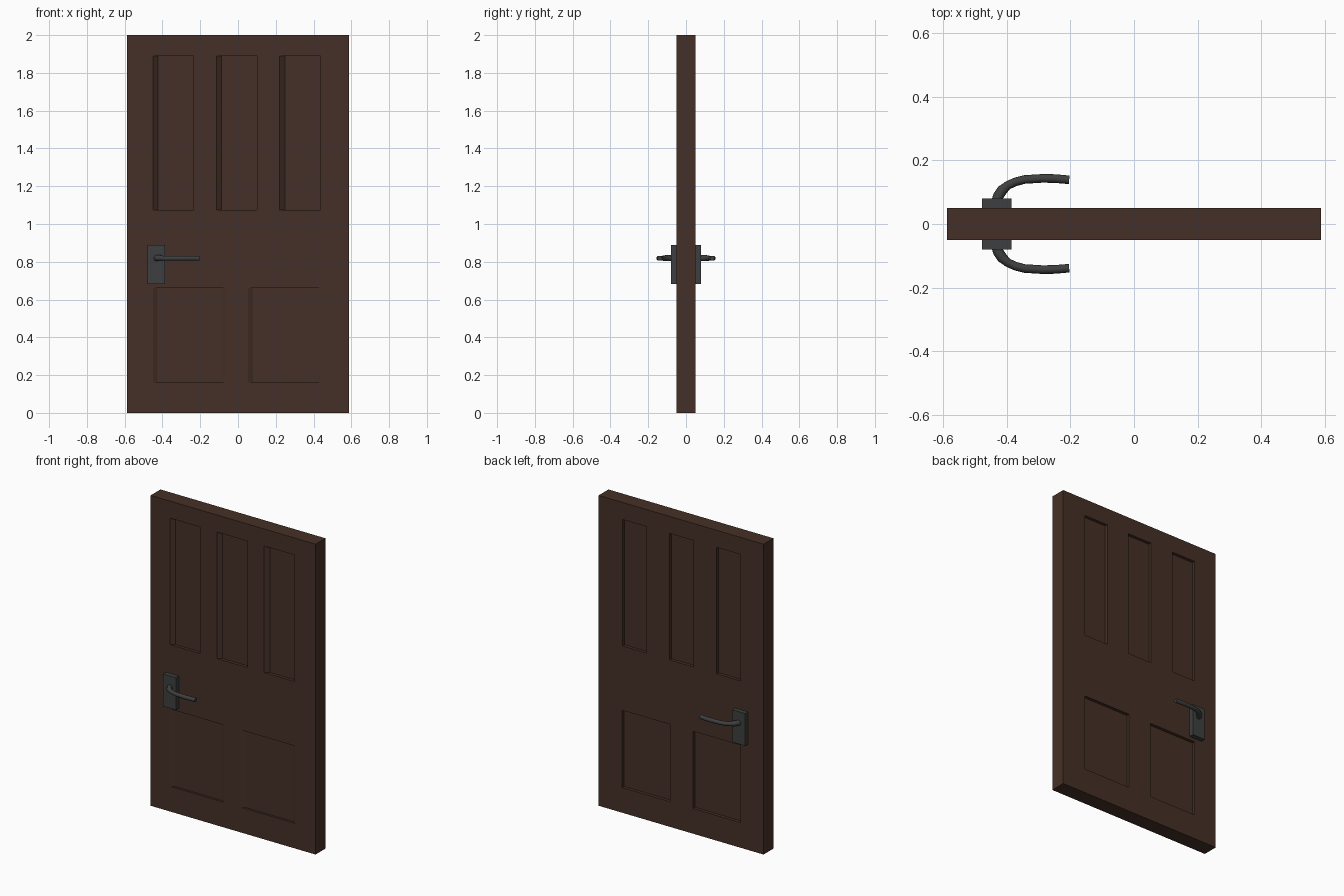
import bpy, bmesh, math

if "Cube" in bpy.data.objects:
    bpy.data.objects.remove(bpy.data.objects["Cube"])


def material(name, rgb):
    m = bpy.data.materials.new(name)
    m.diffuse_color = (*rgb, 1)
    m.use_nodes = True
    m.node_tree.nodes["Principled BSDF"].inputs["Base Color"].default_value = m.diffuse_color
    return m


WOOD = material("dark wood", (0.060, 0.030, 0.020))
METAL = material("dark metal", (0.048, 0.049, 0.050))


def mesh_object(name, bm, mat):
    bmesh.ops.recalc_face_normals(bm, faces=bm.faces)
    me = bpy.data.meshes.new(name)
    bm.to_mesh(me)
    bm.free()
    ob = bpy.data.objects.new(name, me)
    bpy.context.collection.objects.link(ob)
    me.materials.append(mat)
    return ob


def add_prism(bm, outline, z0, z1):
    """Extrude an (x, y) outline from z0 to z1."""
    f = bm.faces.new([bm.verts.new((x, y, z0)) for x, y in outline])
    r = bmesh.ops.extrude_face_region(bm, geom=[f])
    for v in r["geom"]:
        if isinstance(v, bmesh.types.BMVert):
            v.co.z = z1


def add_box(bm, x0, x1, y0, y1, z0, z1):
    add_prism(bm, [(x0, y0), (x1, y0), (x1, y1), (x0, y1)], z0, z1)


def add_recess(bm, side, x0, x1, z0, z1, depth, slope_l=0, slope_r=0):
    """Recess cutter: floor is x0..x1, walls may splay out to the door face."""
    k = 2  # overshoot beyond the face along the same slope
    floor, outer = side * (0.05 - depth), side * (0.05 - depth + depth * k)
    add_prism(bm, [(x0, floor), (x1, floor),
                   (x1 + slope_r * k, outer), (x0 - slope_l * k, outer)], z0, z1)


# Door slab
bm = bmesh.new()
add_box(bm, -0.588, 0.588, -0.05, 0.05, 0, 2)
door = mesh_object("door_slab", bm, WOOD)

# Recessed panels on both faces
bm = bmesh.new()
for i in (-1, 0, 1):
    c = i * 0.336 - 0.003
    add_recess(bm, -1, c - 0.085, c + 0.104, 1.075, 1.89, 0.02, 0.027, 0)
    add_recess(bm, 1, c - 0.086, c + 0.086, 1.075, 1.89, 0.02)
for x0, x1 in ((-0.425, -0.085), (0.08, 0.42)):
    add_recess(bm, -1, x0, x1, 0.162, 0.66, 0.014, 0.026, 0.022)
    add_recess(bm, 1, x0, x1, 0.162, 0.66, 0.02)
cutter = mesh_object("panel_cutter", bm, WOOD)
cutter.hide_render = True
mod = door.modifiers.new("panels", "BOOLEAN")
mod.operation, mod.solver, mod.object = "DIFFERENCE", "EXACT", cutter
bpy.context.view_layer.objects.active = door
door.select_set(True)
bpy.ops.object.modifier_apply(modifier=mod.name)
bpy.data.objects.remove(cutter)

# Handle plates and curved levers, mirrored front and back
PATH = [(-0.432, 0.070), (-0.427, 0.088), (-0.415, 0.106), (-0.398, 0.121),
        (-0.375, 0.132), (-0.345, 0.140), (-0.29, 0.1435), (-0.25, 0.143), (-0.204, 0.139)]
for side, label in ((-1, "front"), (1, "back")):
    bm = bmesh.new()
    add_box(bm, -0.478, -0.386, *sorted((side * 0.045, side * 0.08)), 0.682, 0.89)
    mesh_object(label + "_handle_plate", bm, METAL)

    cu = bpy.data.curves.new(label + "_lever", "CURVE")
    cu.dimensions = "3D"
    cu.bevel_depth, cu.bevel_resolution, cu.use_fill_caps = 0.0135, 3, True
    sp = cu.splines.new("POLY")
    sp.points.add(len(PATH) - 1)
    for i, (p, (x, y)) in enumerate(zip(sp.points, PATH)):
        p.co = (x, side * y, 0.819, 1)
        p.radius = 1.25 if i < 3 else 1.0
    cu.materials.append(METAL)
    lever = bpy.data.objects.new(label + "_lever", cu)
    bpy.context.collection.objects.link(lever)
    bpy.ops.object.select_all(action="DESELECT")
    lever.select_set(True)
    bpy.context.view_layer.objects.active = lever
    bpy.ops.object.convert(target="MESH")
    bpy.ops.object.shade_smooth_by_angle(angle=math.radians(40))
